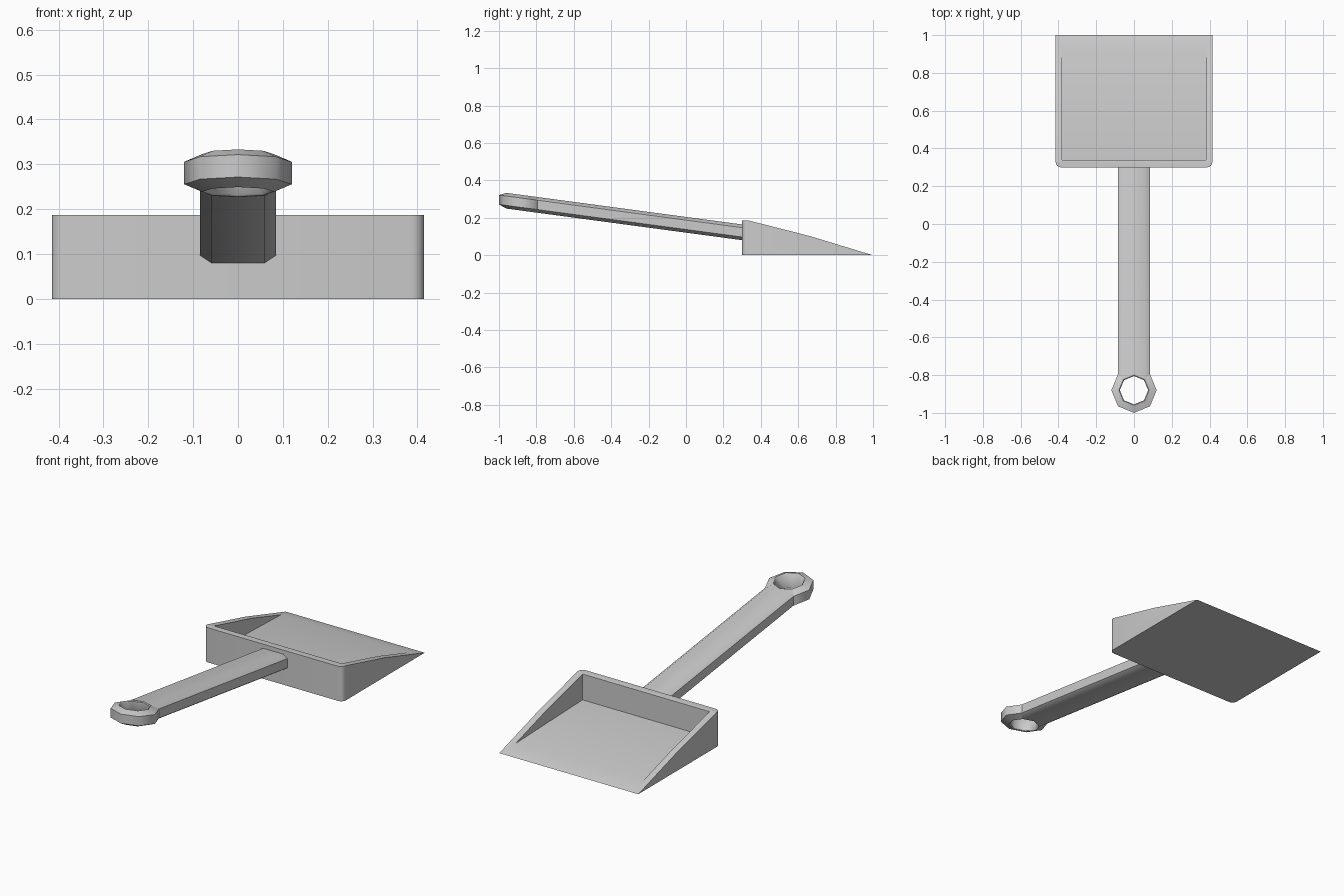
import bpy, bmesh, math

if "Cube" in bpy.data.objects:
    bpy.data.objects.remove(bpy.data.objects["Cube"])


def finish(name, bm, angle=35):
    bmesh.ops.recalc_face_normals(bm, faces=bm.faces)
    me = bpy.data.meshes.new(name)
    bm.to_mesh(me)
    bm.free()
    ob = bpy.data.objects.new(name, me)
    bpy.context.collection.objects.link(ob)
    select(ob)
    bpy.ops.object.shade_smooth_by_angle(angle=math.radians(angle))
    return ob


def select(ob):
    bpy.ops.object.select_all(action='DESELECT')
    ob.select_set(True)
    bpy.context.view_layer.objects.active = ob


def side_prism(profile, half_width):
    """Extrude a (y, z) side profile across x."""
    bm = bmesh.new()
    f = bm.faces.new([bm.verts.new((-half_width, y, z)) for y, z in profile])
    ext = bmesh.ops.extrude_face_region(bm, geom=[f])['geom']
    moved = [v for v in ext if isinstance(v, bmesh.types.BMVert)]
    bmesh.ops.translate(bm, verts=moved, vec=(2 * half_width, 0, 0))
    return bm


def bridge(bm, rings):
    for a, b in rings:
        n = len(a)
        for i in range(n):
            bm.faces.new((a[i], a[(i + 1) % n], b[(i + 1) % n], b[i]))


def handle_z(y):
    """Centre line of the sloping handle."""
    return 0.1225 - 0.134 * (y - 0.3)


# Pan: wedge with rounded rear corners
bm = side_prism([(0.30, 0), (0.30, 0.187), (0.33, 0.187), (0.66, 0.103), (1.0, 0)], 0.415)
corners = [e for e in bm.edges if all(abs(v.co.y - 0.30) < 1e-4 for v in e.verts)
           and abs(e.verts[0].co.x - e.verts[1].co.x) < 1e-4]
bmesh.ops.bevel(bm, geom=corners, offset=0.028, segments=4, profile=0.5, affect='EDGES')
pan = finish('pan', bm, 30)

# Scoop cavity with a gently sloping floor
cutter = finish('scoop_cutter', side_prism(
    [(0.34, 0.045), (0.95, 0.0257), (0.95, 0.4), (0.34, 0.4)], 0.38))
cutter.hide_render = True
mod = pan.modifiers.new('scoop', 'BOOLEAN')
mod.operation = 'DIFFERENCE'
mod.solver = 'EXACT'
mod.object = cutter
select(pan)
bpy.ops.object.modifier_apply(modifier=mod.name)
bpy.data.objects.remove(cutter)
bpy.ops.object.shade_smooth_by_angle(angle=math.radians(30))

# Handle bar: chamfered section, rear end shaped to meet the ring
section = [(0, 0.042), (0.06, 0.042), (0.085, 0.025), (0.085, -0.025), (0.06, -0.042),
           (0, -0.042), (-0.06, -0.042), (-0.085, -0.025), (-0.085, 0.025), (-0.06, 0.042)]
end_y = {0: -0.80, 0.06: -0.822, 0.085: -0.795}
bm = bmesh.new()
near = [bm.verts.new((x, end_y[abs(x)], handle_z(end_y[abs(x)]) + z)) for x, z in section]
far = [bm.verts.new((x, 0.32, handle_z(0.32) + z)) for x, z in section]
bridge(bm, [(near, far)])
bm.faces.new(far)
finish('handle', bm, 50)

# Hanging ring: eight-sided with chamfered outside
bm = bmesh.new()
rings = []
for r, z in [(0.075, 0.038), (0.08, 0.042), (0.12, 0.025),
             (0.12, -0.025), (0.08, -0.042), (0.075, -0.038)]:
    ring = []
    for i in range(8):
        a = i * math.pi / 4
        y = -0.88 + r * math.sin(a)
        ring.append(bm.verts.new((r * math.cos(a), y, handle_z(y) + z)))
    rings.append(ring)
bridge(bm, list(zip(rings, rings[1:] + rings[:1])))
finish('hanging_ring', bm, 50)
